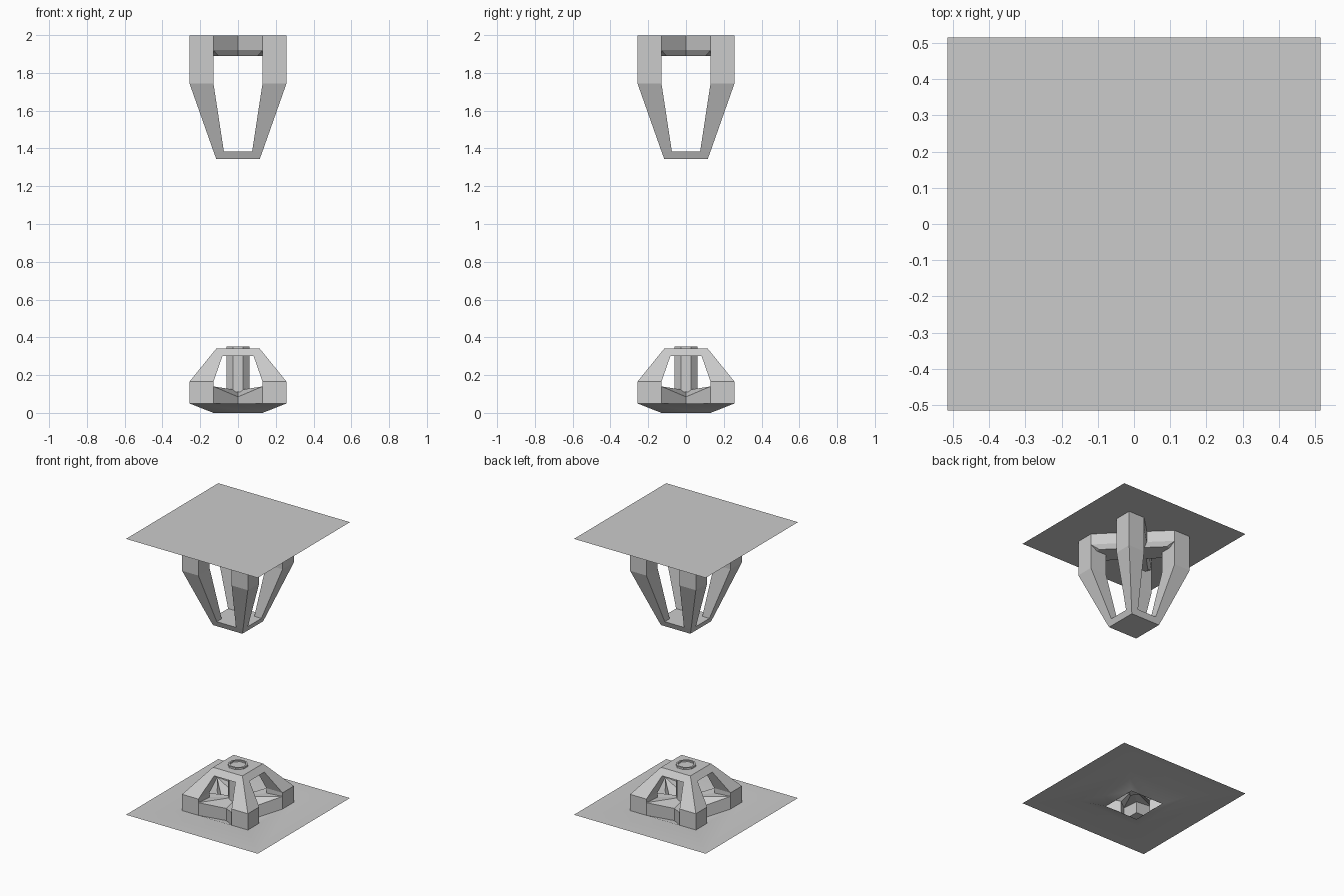
import bpy, bmesh, math

if "Cube" in bpy.data.objects:
    bpy.data.objects.remove(bpy.data.objects["Cube"])


def make_object(name, bm, smooth=False):
    bmesh.ops.recalc_face_normals(bm, faces=bm.faces[:])
    for f in bm.faces:
        f.smooth = smooth
    me = bpy.data.meshes.new(name)
    bm.to_mesh(me)
    bm.free()
    ob = bpy.data.objects.new(name, me)
    bpy.context.collection.objects.link(ob)
    return ob


def loft(name, loops, cap_start=True, cap_end=True, smooth=False):
    """Bridge closed loops of points that all have the same count."""
    bm = bmesh.new()
    rings = [[bm.verts.new(p) for p in loop] for loop in loops]
    n = len(rings[0])
    for a, b in zip(rings, rings[1:]):
        for i in range(n):
            j = (i + 1) % n
            bm.faces.new((a[i], a[j], b[j], b[i]))
    if cap_start:
        bm.faces.new(rings[0])
    if cap_end:
        bm.faces.new(rings[-1])
    return make_object(name, bm, smooth)


def square(r, z):
    return [(-r, -r, z), (r, -r, z), (r, r, z), (-r, r, z)]


def octagon(r, z):
    angles = [math.radians(22.5 + 45 * i) for i in range(8)]
    return [(r * math.cos(a), r * math.sin(a), z) for a in angles]


def cross_loop(z_tip, z_notch, scale=1.0):
    """Outline of two crossed diagonal bars with square corner tips."""
    quarter = [(OUT, INN, z_tip), (OUT, OUT, z_tip), (INN, OUT, z_tip), (0, INN, z_notch)]
    loop = []
    for k in range(4):
        c, s = ((1, 0), (0, 1), (-1, 0), (0, -1))[k]
        loop += [(scale * (x * c - y * s), scale * (x * s + y * c), z) for x, y, z in quarter]
    return loop


def posts(name, sections):
    """Four corner posts; each section is (z outer, outer, z inner, inner)."""
    for sx in (-1, 1):
        for sy in (-1, 1):
            loops = []
            for zo, o, zi, i in sections:
                # side points lie on the outer faces
                loops.append([(sx * o, sy * o, zo), (sx * i, sy * o, zo),
                              (sx * i, sy * i, zi), (sx * o, sy * i, zo)])
            loft(name, loops)


OUT, INN, SIZE = 0.257, 0.13, 0.515

# Ceiling sheet and floor sheet with a shallow pit and square hole
loft("ceiling_panel", [square(SIZE, 2.0)], cap_end=False)
loft("floor_panel", [square(SIZE, 0.05), square(OUT, 0.05), square(INN, 0.0)],
     False, False, smooth=True)

# Upper claw: crossed bars, four tapering legs and end plate
loft("upper_cross", [cross_loop(1.999, 1.999), cross_loop(1.92, 1.92),
                     cross_loop(1.89, 1.89, 0.8)])
posts("upper_leg", [(1.999, OUT, 1.999, INN), (1.745, OUT, 1.745, INN),
                    (1.385, 0.13, 1.385, 0.075), (1.345, 0.115, 1.345, 0.07)])
loft("upper_end_plate", [square(0.13, 1.385), square(0.115, 1.345)])

# Lower pedestal: crossed base with notched sides
bm = bmesh.new()
low = [bm.verts.new(p) for p in cross_loop(0.05, 0.0)]
top = [bm.verts.new(p) for p in cross_loop(0.14, 0.085)]
hub = bm.verts.new((0, 0, 0.12))
for i in range(16):
    j = (i + 1) % 16
    bm.faces.new((low[i], low[j], top[j], top[i]))
    bm.faces.new((top[i], top[j], hub))
make_object("lower_cross", bm)

# Lower legs lean inward to a flat cap
posts("lower_leg", [(0.05, OUT, 0.05, INN), (0.165, OUT, 0.165, INN),
                    (0.30, 0.148, 0.30, 0.083), (0.34, 0.115, 0.34, 0.07)])
loft("lower_cap", [square(0.148, 0.30), square(0.115, 0.34)])

# Central eight-sided column with a rimmed top
loft("column", [octagon(0.067, 0.11), octagon(0.067, 0.352),
                octagon(0.054, 0.352), octagon(0.054, 0.342)])
